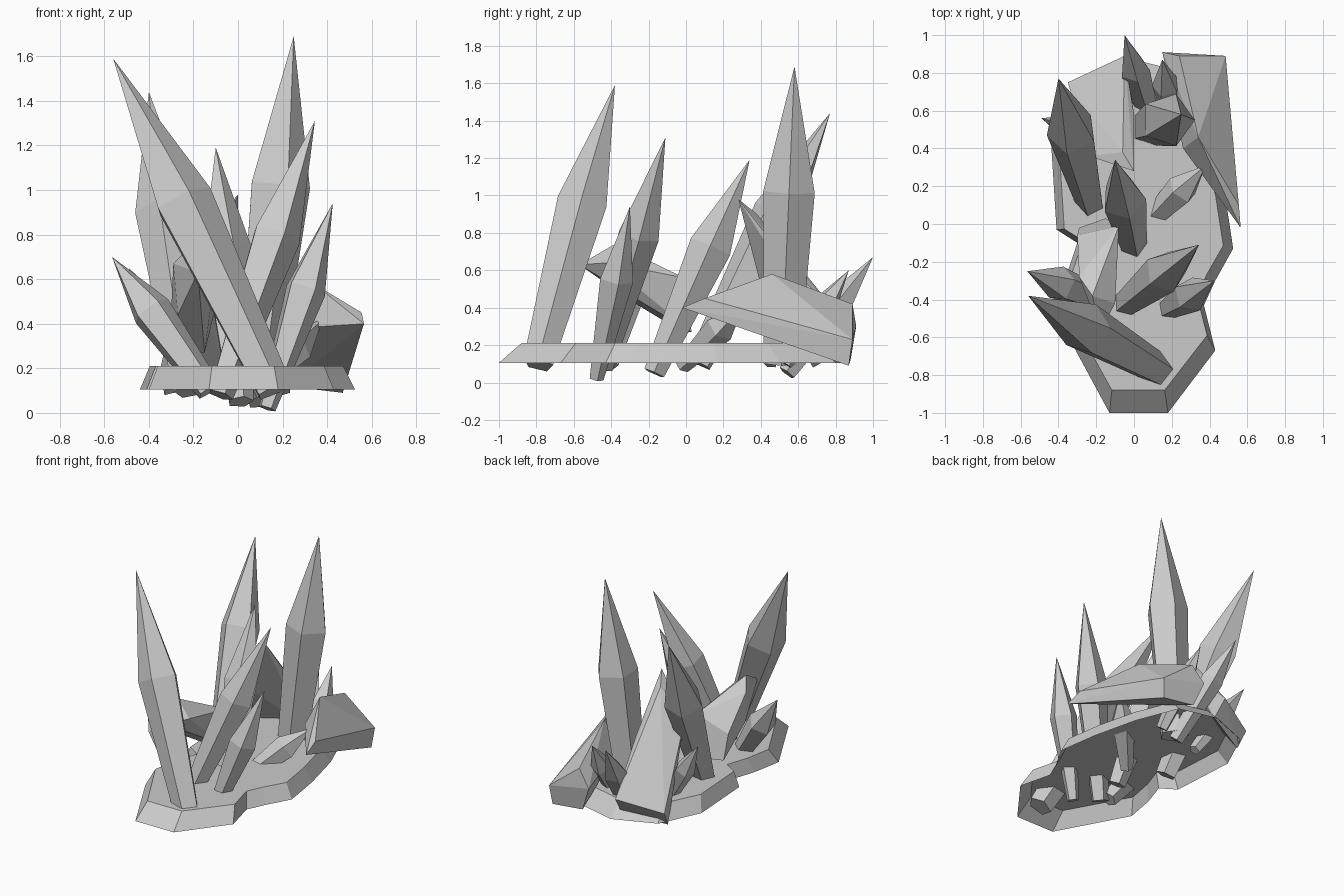
import bpy, bmesh, math
from mathutils import Vector

cube = bpy.data.objects.get("Cube")
if cube:
    bpy.data.objects.remove(cube)

stone = bpy.data.materials.new("pale grey crystal")
stone.use_nodes = True
stone.diffuse_color = (0.6, 0.6, 0.6, 1)
stone.node_tree.nodes["Principled BSDF"].inputs["Base Color"].default_value = stone.diffuse_color


def finish(name, bm):
    mesh = bpy.data.meshes.new(name)
    bm.to_mesh(mesh)
    bm.free()
    mesh.materials.append(stone)
    bpy.context.collection.objects.link(bpy.data.objects.new(name, mesh))


def crystal(name, base, tip, r_base, r_mid, spin=0, shoulder=0.6):
    """Five-sided shard that widens to a shoulder, then comes to a point."""
    base, tip = Vector(base), Vector(tip)
    axis = tip - base
    side = axis.cross(Vector((0, 1, 0))).normalized()
    other = axis.cross(side).normalized()
    bm = bmesh.new()
    rings = []
    for t, r in ((0, r_base), (shoulder, r_mid)):
        ring = []
        for i in range(5):
            a = math.radians(spin) + math.tau * i / 5
            ring.append(bm.verts.new(base + axis * t + (side * math.cos(a) + other * math.sin(a)) * r))
        rings.append(ring)
    point = bm.verts.new(tip)
    low, high = rings
    bm.faces.new(low)
    for i in range(5):
        j = (i + 1) % 5
        bm.faces.new((low[i], low[j], high[j], high[i]))
        bm.faces.new((high[i], high[j], point))
    bmesh.ops.recalc_face_normals(bm, faces=bm.faces)
    finish(name, bm)


def chunk(name, points):
    """Broad broken slab: convex hull of its corners."""
    bm = bmesh.new()
    for p in points:
        bm.verts.new(p)
    bmesh.ops.convex_hull(bm, input=bm.verts)
    bmesh.ops.delete(bm, geom=[v for v in bm.verts if not v.link_faces], context='VERTS')
    bmesh.ops.dissolve_limit(bm, angle_limit=0.06, verts=bm.verts, edges=bm.edges)
    bmesh.ops.recalc_face_normals(bm, faces=bm.faces)
    finish(name, bm)


# Rock base: flared rim, flat top, open underneath
outline = [(-.13, -1), (.18, -1), (.43, -.67), (.37, -.43), (.43, -.3), (.525, -.13),
           (.48, .17), (.4, .5), (.28, .8), (0, .87), (-.3, .75), (-.44, .45),
           (-.41, -.03), (-.3, -.1), (-.36, -.28), (-.4, -.5)]
bm = bmesh.new()
rim = [bm.verts.new((x, y, .105)) for x, y in outline]
top = [bm.verts.new((x * .9, y * .88, .21)) for x, y in outline]
bm.faces.new(top)
for i in range(len(rim)):
    j = (i + 1) % len(rim)
    bm.faces.new((rim[i], rim[j], top[j], top[i]))
finish("rock_base", bm)

# Tall crystals
crystal("front_crystal", (.16, -.79, .1), (-.56, -.38, 1.59), .085, .14, 38, .57)
crystal("back_crystal", (.08, .51, .1), (.25, .58, 1.69), .1, .145, 36, .58)
crystal("left_crystal", (-.22, .07, .1), (-.4, .77, 1.44), .07, .135, 10)
crystal("middle_crystal", (.01, -.17, .05), (-.1, .34, 1.19), .06, .12, 36, .59)
crystal("right_crystal", (-.08, -.45, .08), (.345, -.11, 1.31), .06, .115, 36, .58)

# Small crystals
crystal("front_right_shard", (.13, -.48, .02), (.425, -.3, .94), .04, .095, 45, .58)
crystal("front_left_shard", (-.13, -.42, .1), (-.565, -.25, .7), .06, .095, 50)
crystal("low_shard", (.05, -.02, .09), (.38, .31, .42), .045, .085, 15, .62)
crystal("rear_shard", (.09, .54, .05), (-.05, 1, .67), .05, .08, 35)
crystal("rear_right_shard", (.2, .53, .1), (.15, .87, .6), .04, .075, 0)
crystal("side_shard", (-.15, .45, .1), (-.49, .56, .65), .04, .07, 25)

# Broad slabs
chunk("right_slab", [(.565, -.02, .4), (.555, .1, .45), (.34, .46, .58), (.26, .4, .38),
                     (.24, .89, .42), (.485, .89, .23), (.47, .87, .09), (.15, .91, .3),
                     (.22, .88, .12)])
chunk("rear_left_slab", [(0, .28, .98), (-.06, .38, .9), (0, .58, .6), (-.24, .36, .7),
                         (-.35, .75, .19), (-.05, .89, .27), (-.03, .8, .15),
                         (-.33, .68, .08), (-.18, .4, .52)])
chunk("leaning_slab", [(-.18, -.57, .63), (-.22, -.38, .74), (-.29, -.28, .67), (-.3, -.06, .45),
                       (-.08, -.01, .56), (-.1, -.42, .64), (-.29, -.02, .27),
                       (-.15, .03, .27), (-.27, -.3, .44), (-.2, -.3, .46)])
